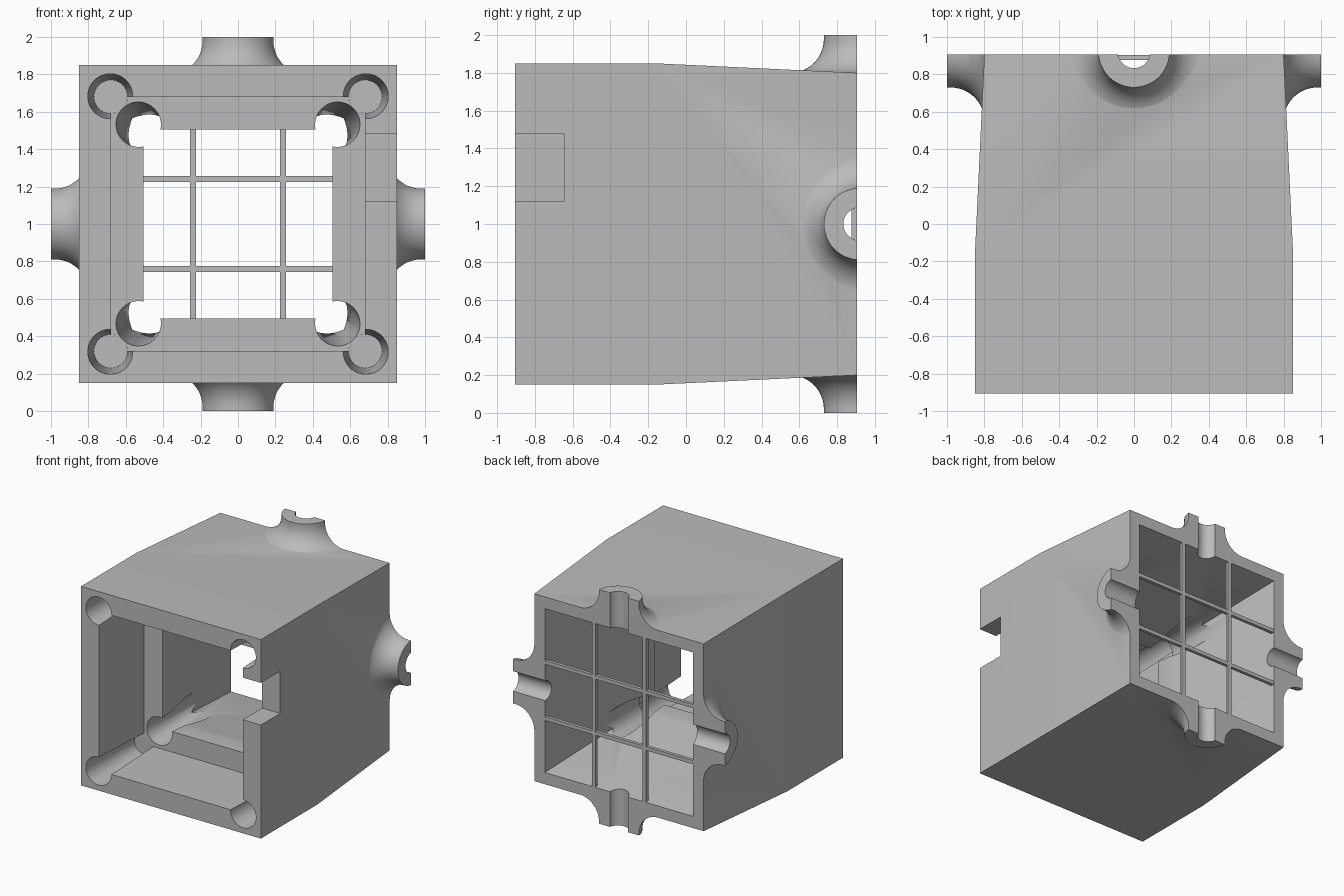
import bpy, bmesh, math
from mathutils import Vector, Matrix

old = bpy.data.objects.get("Cube")
if old:
    bpy.data.objects.remove(old, do_unlink=True)

gray = bpy.data.materials.new("light_gray")
gray.use_nodes = True
gray.diffuse_color = (0.5, 0.5, 0.5, 1)
gray.node_tree.nodes["Principled BSDF"].inputs["Base Color"].default_value = (0.5, 0.5, 0.5, 1)

BACK, FRONT, MID = 0.905, -0.905, 1.0
CENTER = Vector((0, 0, MID))


def finish(bm, name):
    bmesh.ops.recalc_face_normals(bm, faces=bm.faces)
    mesh = bpy.data.meshes.new(name)
    bm.to_mesh(mesh)
    bm.free()
    mesh.materials.append(gray)
    ob = bpy.data.objects.new(name, mesh)
    bpy.context.collection.objects.link(ob)
    return ob


def box(name, lo, hi):
    bm = bmesh.new()
    bmesh.ops.create_cube(bm, size=1)
    lo, hi = Vector(lo), Vector(hi)
    for v in bm.verts:
        v.co = (lo + hi) / 2 + v.co * (hi - lo)
    return finish(bm, name)


def cone(name, a, b, r1, r2):
    a, b = Vector(a), Vector(b)
    d = b - a
    bm = bmesh.new()
    turn = d.to_track_quat('Z', 'Y').to_matrix().to_4x4()
    bmesh.ops.create_cone(bm, cap_ends=True, segments=40, radius1=r1, radius2=r2,
                          depth=d.length, matrix=Matrix.Translation((a + b) / 2) @ turn)
    return finish(bm, name)


def combine(target, tool, operation):
    mod = target.modifiers.new("cut", 'BOOLEAN')
    mod.operation, mod.object, mod.solver = operation, tool, 'EXACT'
    bpy.context.view_layer.objects.active = target
    bpy.ops.object.modifier_apply(modifier=mod.name)
    bpy.data.objects.remove(tool, do_unlink=True)


# Square hollow housing: rings of (depth, half width), outside then inside
bm = bmesh.new()
rings = []
for y, h in [(FRONT, .85), (-.15, .85), (BACK, .80), (BACK, .70),
             (-.15, .505), (-.3, .505), (-.3, .68), (FRONT, .68)]:
    rings.append([bm.verts.new((sx * h, y, MID + sz * h))
                  for sx, sz in [(-1, -1), (1, -1), (1, 1), (-1, 1)]])
for i, ring in enumerate(rings):
    nxt = rings[(i + 1) % len(rings)]
    for j in range(4):
        k = (j + 1) % 4
        bm.faces.new((ring[j], ring[k], nxt[k], nxt[j]))
housing = finish(bm, "housing")

# Flared bosses on all four sides, with a concave foot
profile = [(0, .76), (.37, .76)]
for i in range(13):
    a = math.radians(90 * i / 12)
    profile.append((.37 - .18 * math.sin(a), .98 - .18 * math.cos(a)))
profile += [(.19, 1.0), (0, 1.0)]
for side in range(4):
    bm = bmesh.new()
    verts = [bm.verts.new((r, 0, z)) for r, z in profile]
    edges = [bm.edges.new(pair) for pair in zip(verts, verts[1:])]
    bmesh.ops.spin(bm, geom=verts + edges, cent=(0, 0, 0), axis=(0, 0, 1),
                   angle=math.tau, steps=48)
    bmesh.ops.remove_doubles(bm, verts=bm.verts, dist=0.0001)
    place = (Matrix.Translation(CENTER) @ Matrix.Rotation(side * math.pi / 2, 4, 'Y')
             @ Matrix.Translation((0, .92, 0)))
    bmesh.ops.transform(bm, matrix=place, verts=bm.verts)
    combine(housing, finish(bm, "boss"), 'UNION')

# Flush back, with half-round channels through the bosses
combine(housing, box("back_trim", (-2, BACK, -1), (2, 2, 3)), 'DIFFERENCE')
combine(housing, cone("upright_bore", (0, .92, -.5), (0, .92, 2.5), .087, .087), 'DIFFERENCE')
combine(housing, cone("cross_bore", (-1.5, .92, MID), (1.5, .92, MID), .087, .087), 'DIFFERENCE')

# Corner sockets and the slanted holes behind them
for sx in (-1, 1):
    for sz in (-1, 1):
        def at(d, y):
            return (sx * d, y, MID + sz * d)
        combine(housing, cone("socket", at(.683, -.92), at(.68, -.298), .121, .09), 'DIFFERENCE')
        combine(housing, cone("slanted_hole", at(.535, -.33), at(.455, .45), .12, .11), 'DIFFERENCE')

# Cable notch in the left wall
combine(housing, box("notch", (.6, -1, 1.12), (1, -.645, 1.48)), 'DIFFERENCE')

# Smooth curved parts, keep crisp edges
bpy.ops.object.select_all(action='DESELECT')
housing.select_set(True)
bpy.context.view_layer.objects.active = housing
bpy.ops.object.shade_smooth_by_angle(angle=math.radians(25))

# Back grille bars
for name, s in (("first", -1), ("second", 1)):
    c = .24 * s
    box(name + "_upright_bar", (c - .016, .875, MID - .702), (c + .016, BACK, MID + .702))
    box(name + "_cross_bar", (-.702, .876, MID + c - .016), (.702, BACK - .001, MID + c + .016))
